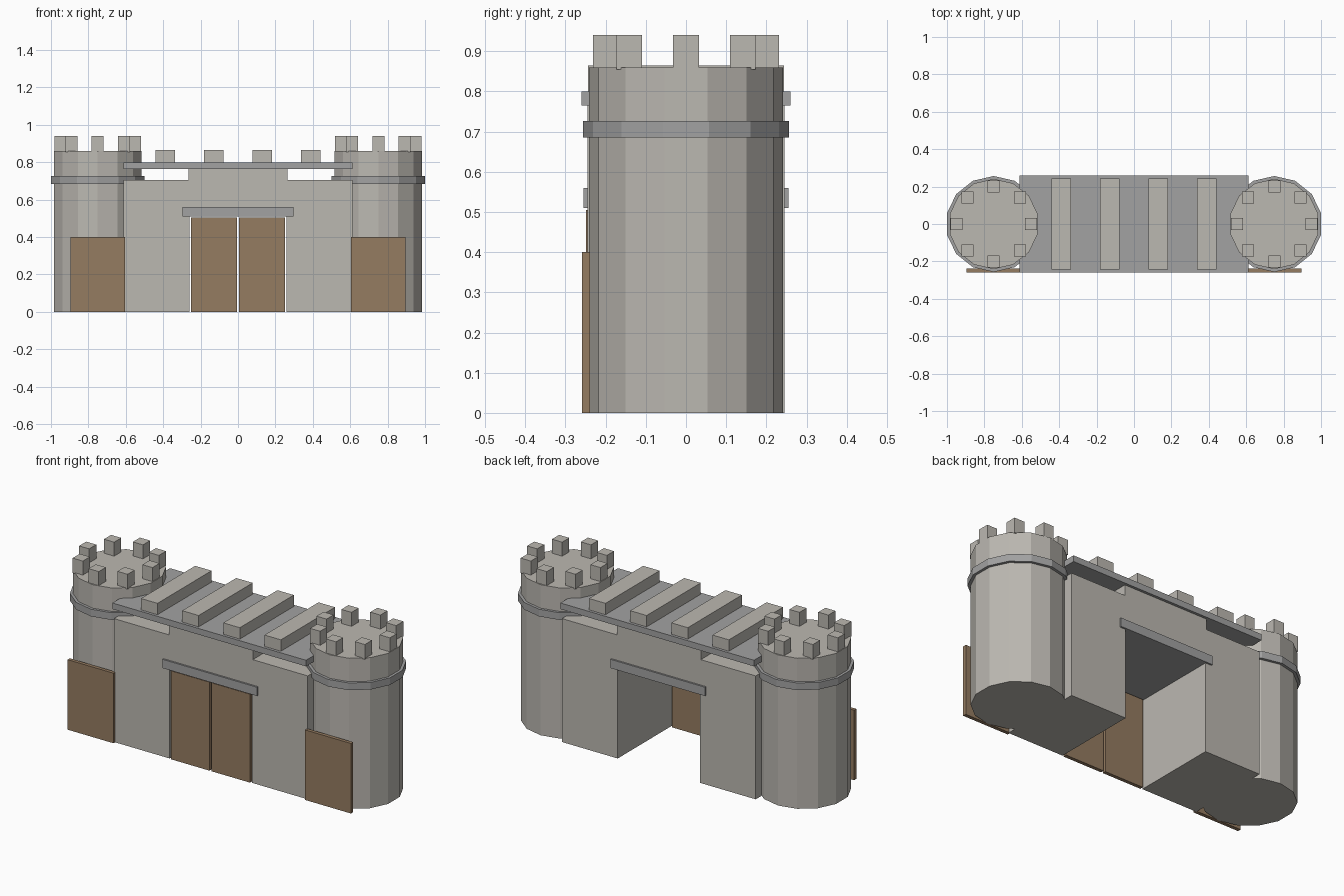
import bpy, math

if "Cube" in bpy.data.objects:
    bpy.data.objects.remove(bpy.data.objects["Cube"])


def material(name, rgb):
    m = bpy.data.materials.new(name)
    m.diffuse_color = (*rgb, 1)
    m.use_nodes = True
    m.node_tree.nodes["Principled BSDF"].inputs["Base Color"].default_value = m.diffuse_color
    return m


stone = material("stone", (0.50, 0.48, 0.44))
trim = material("dark_stone", (0.36, 0.36, 0.36))
wood = material("wood", (0.30, 0.20, 0.12))


def finish(name, mat):
    ob = bpy.context.object
    ob.name = name
    ob.data.materials.append(mat)
    return ob


def box(name, x0, x1, y0, y1, z0, z1, mat):
    bpy.ops.mesh.primitive_cube_add(
        size=1, location=((x0 + x1) / 2, (y0 + y1) / 2, (z0 + z1) / 2))
    ob = finish(name, mat)
    ob.scale = (abs(x1 - x0), abs(y1 - y0), abs(z1 - z0))
    return ob


def drum(name, x, r, z0, z1, mat):
    bpy.ops.mesh.primitive_cylinder_add(
        vertices=14, radius=r, depth=z1 - z0, location=(x, 0, (z0 + z1) / 2))
    return finish(name, mat)


for s, side in ((-1, "left"), (1, "right")):
    # Round tower with ring and eight battlements
    cx = 0.75 * s
    drum(f"{side}_tower", cx, 0.241, 0, 0.86, stone)
    drum(f"{side}_tower_ring", cx, 0.2565, 0.685, 0.726, trim)
    for i in range(8):
        a = i * math.pi / 4
        x, y, h = cx + 0.2 * math.cos(a), 0.2 * math.sin(a), 0.032
        box(f"{side}_tower_battlement", x - h, x + h, y - h, y + h, 0.855, 0.94, stone)
    # Wall beside the gateway
    box(f"{side}_wall", 0.26 * s, 0.612 * s, -0.245, 0.245, 0, 0.705, stone)
    # Gate leaf and open panel against the tower
    box(f"{side}_gate_leaf", 0.006 * s, 0.25 * s, -0.249, -0.229, 0, 0.505, wood)
    box(f"{side}_panel", 0.605 * s, 0.895 * s, -0.259, -0.239, 0, 0.4, wood)
    # Battlements across the roof
    for x in (0.13, 0.39):
        box(f"{side}_roof_battlement", x * s - 0.052, x * s + 0.052,
            -0.244, 0.244, 0.795, 0.865, stone)

# Gatehouse block over the passage, lintel and roof slab
box("gatehouse", -0.265, 0.265, -0.245, 0.245, 0.52, 0.77, stone)
box("lintel", -0.298, 0.298, -0.255, 0.255, 0.51, 0.56, trim)
box("roof_slab", -0.612, 0.612, -0.26, 0.26, 0.765, 0.8, trim)
